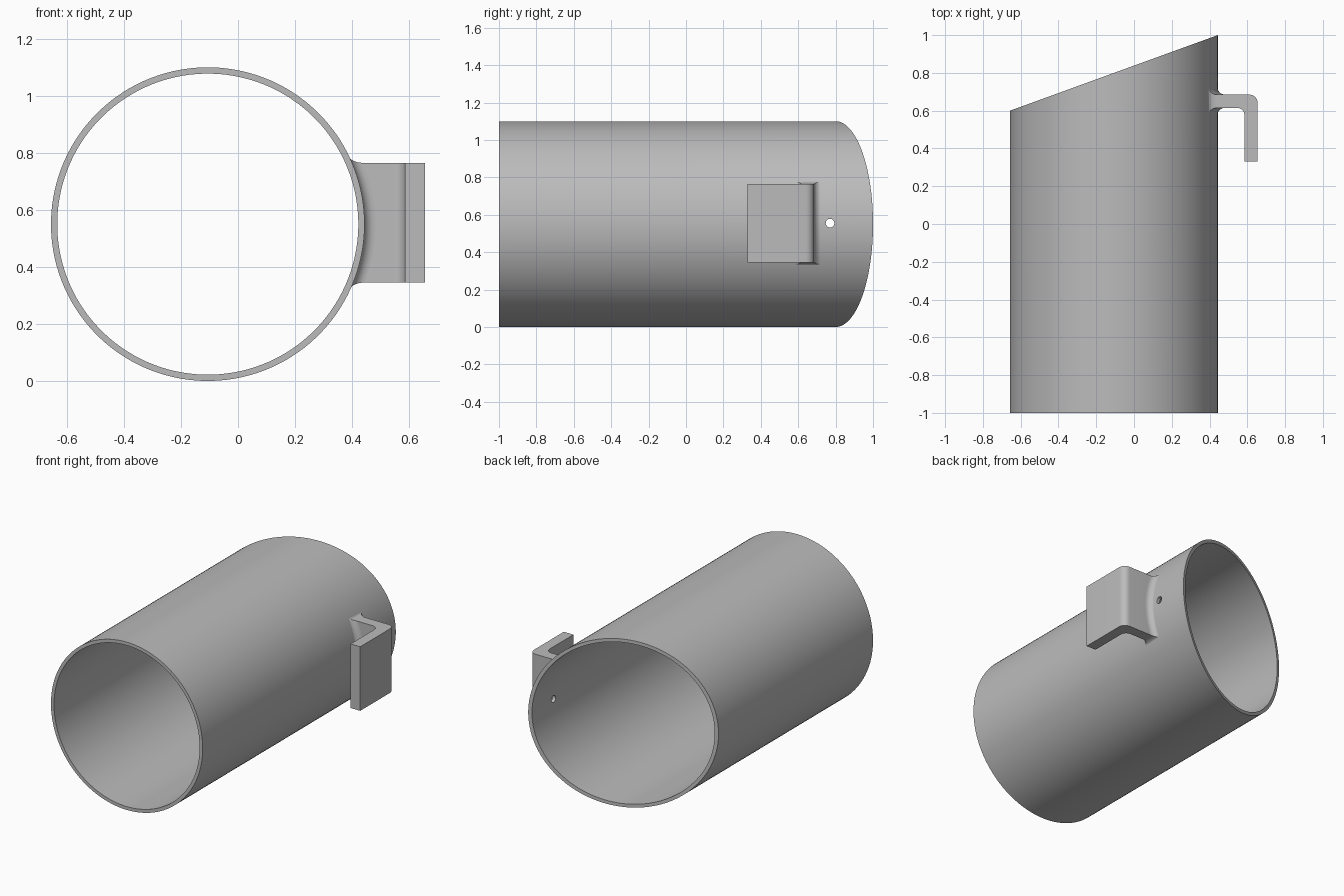
import bpy, bmesh
from math import sin, cos, pi, sqrt, radians

if "Cube" in bpy.data.objects:
    bpy.data.objects.remove(bpy.data.objects["Cube"])

CX, CZ, R_OUT, R_IN = -0.106, 0.55, 0.55, 0.528
ARM_Y = (0.615, 0.685)
ARM_Z = (0.345, 0.765)
FILLET = 0.04

grey = bpy.data.materials.new("plain grey")
grey.use_nodes = True
grey.diffuse_color = (0.5, 0.5, 0.5, 1)
grey.node_tree.nodes["Principled BSDF"].inputs["Base Color"].default_value = (0.5, 0.5, 0.5, 1)


def finish(bm, name):
    bmesh.ops.recalc_face_normals(bm, faces=bm.faces)
    mesh = bpy.data.meshes.new(name)
    bm.to_mesh(mesh)
    bm.free()
    mesh.materials.append(grey)
    obj = bpy.data.objects.new(name, mesh)
    bpy.context.collection.objects.link(obj)
    return obj


def activate(obj):
    bpy.ops.object.select_all(action='DESELECT')
    obj.select_set(True)
    bpy.context.view_layer.objects.active = obj


def smooth(obj):
    activate(obj)
    bpy.ops.object.shade_smooth_by_angle(angle=radians(30))


def bridge(bm, a, b):
    n = len(a)
    for i in range(n):
        j = (i + 1) % n
        bm.faces.new((a[i], a[j], b[j], b[i]))


def arc(cx, cy, r, start, end, steps=8):
    angles = [radians(start + (end - start) * i / steps) for i in range(steps + 1)]
    return [(cx + r * cos(a), cy + r * sin(a)) for a in angles]


# Tube: square front end, slanted back end
def slant(x):
    return 0.6 + 0.4 * (x - CX + R_OUT) / (2 * R_OUT)


def tube_ring(bm, r, back, n=128):
    ring = []
    for i in range(n):
        a = 2 * pi * (i + 0.5) / n
        x = CX + r * cos(a)
        ring.append(bm.verts.new((x, slant(x) if back else -1, CZ + r * sin(a))))
    return ring


bm = bmesh.new()
rings = [tube_ring(bm, r, back) for r, back in
         ((R_OUT, False), (R_OUT, True), (R_IN, True), (R_IN, False))]
for k in range(4):
    bridge(bm, rings[k], rings[(k + 1) % 4])
tube = finish(bm, "tube")

# Small round hole through the left wall
bpy.ops.mesh.primitive_cylinder_add(vertices=32, radius=0.023, depth=0.3,
                                    location=(0.43, 0.77, 0.555), rotation=(0, pi / 2, 0))
drill = bpy.context.object
drill.hide_render = True
cut = tube.modifiers.new("hole", 'BOOLEAN')
cut.operation = 'DIFFERENCE'
cut.solver = 'EXACT'
cut.object = drill
activate(tube)
bpy.ops.object.modifier_apply(modifier=cut.name)
bpy.data.objects.remove(drill)
smooth(tube)

# Hook: L-shaped profile extruded upward
profile = [(0.435, ARM_Y[0])]
profile += arc(0.545, 0.575, 0.04, 90, 0)
profile += [(0.585, 0.33), (0.655, 0.33)]
profile += arc(0.61, 0.64, 0.045, 0, 90)
profile += [(0.435, ARM_Y[1])]
bm = bmesh.new()
low, high = ([bm.verts.new((x, y, z)) for x, y in profile] for z in ARM_Z)
bridge(bm, low, high)
bm.faces.new(low)
bm.faces.new(high)
smooth(finish(bm, "hook"))


# Fillet: flared collar that follows the tube wall around the hook root
def collar_ring(bm, t, n=24):
    height = FILLET * (1 - sin(t)) - 0.002
    flare = 1 - cos(t)
    dy, dz = FILLET * (1 - flare), 0.02 * (1 - flare)
    dy, dz = FILLET - dy, 0.02 - dz
    y0, y1 = ARM_Y[0] - dy, ARM_Y[1] + dy
    z0, z1 = ARM_Z[0] - dz, ARM_Z[1] + dz
    zs = [z0 + (z1 - z0) * i / n for i in range(n + 1)]
    path = [(y0, z) for z in zs] + [(y1, z) for z in reversed(zs)]
    return [bm.verts.new((CX + sqrt(R_OUT ** 2 - (z - CZ) ** 2) + height, y, z))
            for y, z in path]


bm = bmesh.new()
steps = 8
rings = [collar_ring(bm, pi / 2 * i / steps) for i in range(steps + 1)]
for a, b in zip(rings, rings[1:]):
    bridge(bm, a, b)
smooth(finish(bm, "hook_fillet"))
